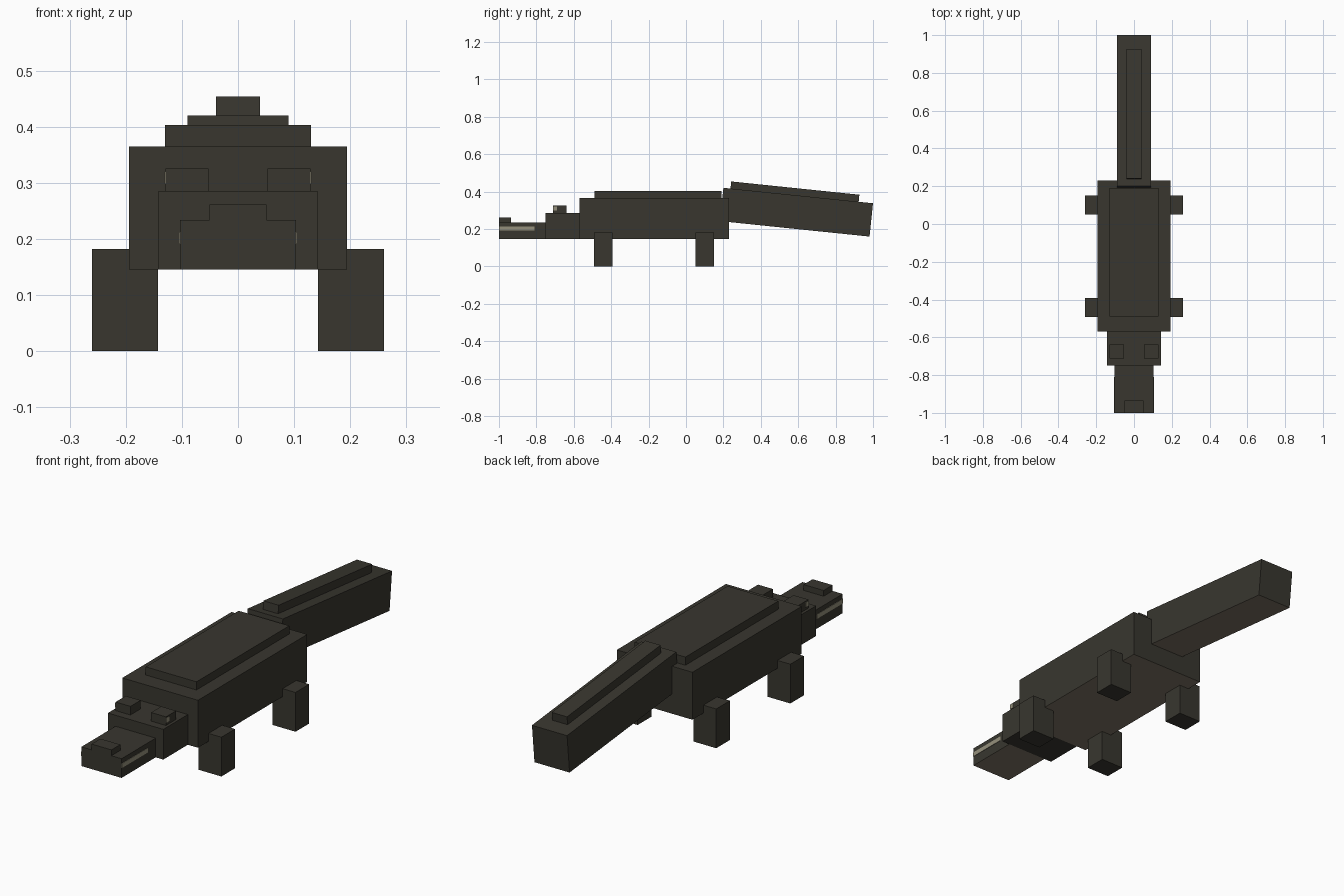
import bpy
import math
from mathutils import Matrix, Vector

cube = bpy.data.objects.get("Cube")
if cube:
    bpy.data.objects.remove(cube, do_unlink=True)


def make_material(name, rgb):
    mat = bpy.data.materials.new(name)
    mat.use_nodes = True
    colour = (*rgb, 1.0)
    mat.diffuse_color = colour
    mat.node_tree.nodes["Principled BSDF"].inputs["Base Color"].default_value = colour
    return mat


HIDE = make_material("dark olive hide", (0.040, 0.037, 0.028))
BELLY = make_material("pale brown belly", (0.21, 0.175, 0.13))
IVORY = make_material("ivory", (0.30, 0.28, 0.20))


def box(name, x, y, z, mat=HIDE, belly=False):
    """Flat-sided block from its (min, max) extents; belly colours the underside."""
    corners = [(a, b, c) for a in x for b in y for c in z]
    faces = [(0, 1, 3, 2), (4, 6, 7, 5), (0, 4, 5, 1),
             (2, 3, 7, 6), (0, 2, 6, 4), (1, 5, 7, 3)]
    mesh = bpy.data.meshes.new(name)
    mesh.from_pydata(corners, [], faces)
    mesh.materials.append(mat)
    if belly:
        mesh.materials.append(BELLY)
        for face in mesh.polygons:
            if face.normal.z < -0.9:
                face.material_index = 1
    obj = bpy.data.objects.new(name, mesh)
    bpy.context.collection.objects.link(obj)
    return obj


def mirrored(name, x, y, z, mat=HIDE):
    """One block on each side of the body."""
    box("left_" + name, x, y, z, mat)
    box("right_" + name, (-x[1], -x[0]), y, z, mat)


# Body and raised back
box("body", (-0.194, 0.194), (-0.57, 0.23), (0.145, 0.365), belly=True)
box("back_plate", (-0.13, 0.13), (-0.49, 0.19), (0.365, 0.403))

# Head, snout and nose
box("head", (-0.142, 0.142), (-0.75, -0.57), (0.145, 0.285))
box("snout", (-0.103, 0.103), (-1.0, -0.75), (0.145, 0.234), belly=True)
box("nose", (-0.051, 0.051), (-1.0, -0.935), (0.234, 0.261))

# Eyes with pale outer patches, and a strip of teeth along each jaw
mirrored("eye", (0.053, 0.129), (-0.712, -0.638), (0.285, 0.325))
mirrored("eye_patch", (0.129, 0.131), (-0.712, -0.69), (0.298, 0.32), IVORY)
mirrored("teeth", (0.103, 0.105), (-1.0, -0.81), (0.191, 0.212), IVORY)

# Legs
for label, start in (("front_leg", -0.493), ("hind_leg", 0.05)):
    mirrored(label, (0.143, 0.26), (start, start + 0.1), (0.0, 0.182))

# Tail and its ridge, sloping down towards the tip
slope = Matrix.Translation(Vector((0, 0.2, 0.42))) @ Matrix.Rotation(math.radians(-5.9), 4, "X")
tail = box("tail", (-0.09, 0.09), (0.0, 0.804), (-0.179, 0.0), belly=True)
ridge = box("tail_ridge", (-0.039, 0.039), (0.038, 0.727), (0.0, 0.038))
for part in (tail, ridge):
    part.matrix_world = slope
